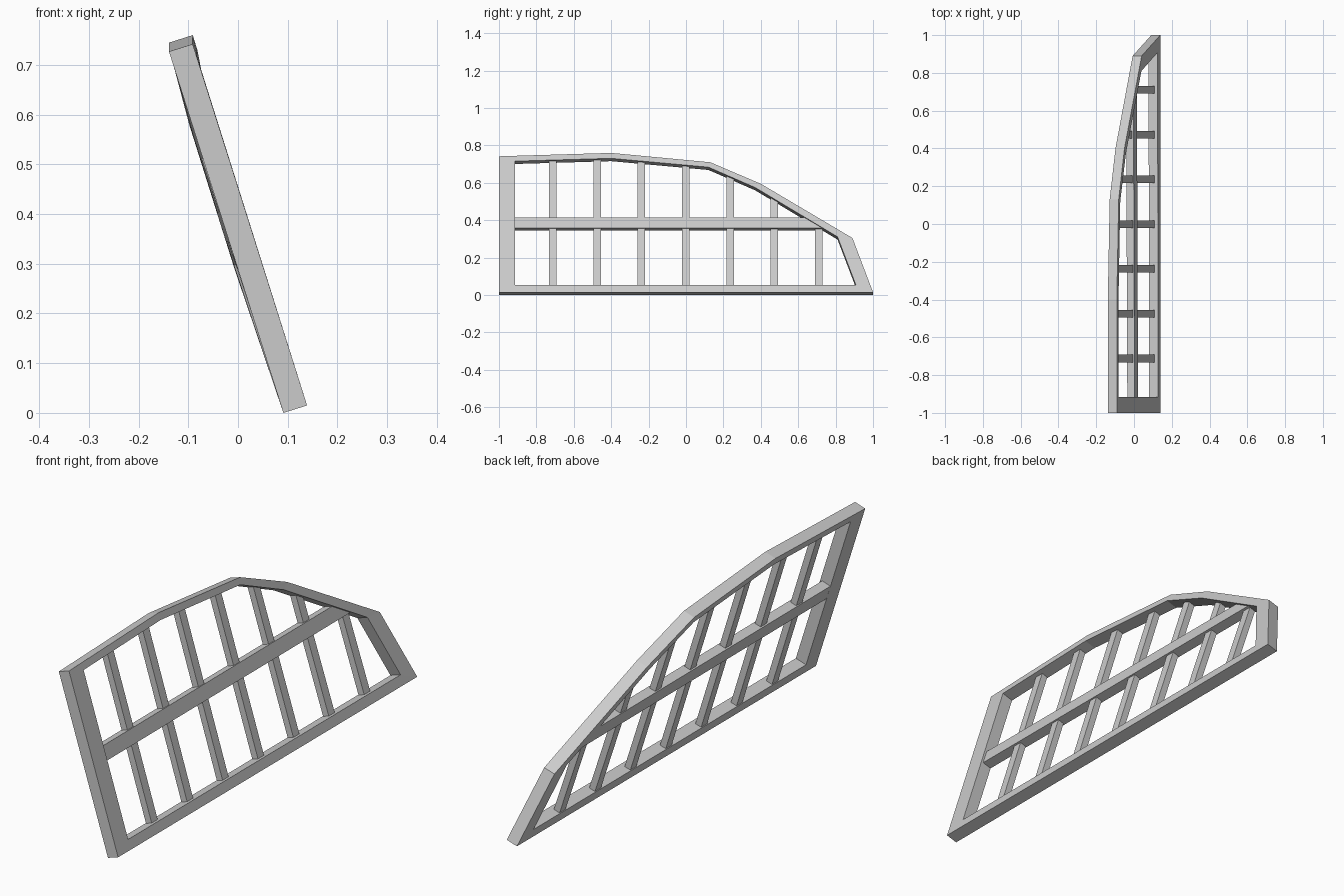
import bpy, bmesh
from mathutils import Vector

if "Cube" in bpy.data.objects:
    bpy.data.objects.remove(bpy.data.objects["Cube"], do_unlink=True)

grey = bpy.data.materials.new("light grey")
grey.use_nodes = True
grey.diffuse_color = (0.6, 0.6, 0.6, 1)
grey.node_tree.nodes["Principled BSDF"].inputs["Base Color"].default_value = (0.6, 0.6, 0.6, 1)

DEPTH = 0.05
NORMAL = Vector((0.953, 0, 0.302))   # direction across the leaning panel
# Outline and opening on the +x face, as (y, z)
OUTER = [(-1, .015), (1, .015), (.89, .305), (.4, .595), (.13, .71), (-.4, .76), (-1, .742)]
INNER = [(-.915, .055), (.908, .055), (.81, .312), (.37, .575), (.12, .684), (-.4, .731), (-.915, .716)]
TOP = OUTER[:0:-1]
BOW = [0, .006, 0, -.006, -.007, 0]   # slight sideways warp along the top edge


def along_top(y, values):
    """Interpolate values given at the points of the top edge."""
    for i in range(len(TOP) - 1):
        a, b = TOP[i][0], TOP[i + 1][0]
        if y <= b:
            return values[i] + (values[i + 1] - values[i]) * (y - a) / (b - a)
    return values[-1]


def top_height(y):
    return along_top(y, [p[1] for p in TOP])


def place(y, z, recess):
    """Point on the leaning panel, set back from its +x face."""
    bow = along_top(y, BOW) * min(1, (z - .015) / max(top_height(y), .1))
    return Vector((.139 - (z - .015) * .3166 + bow, y, z)) - NORMAL * recess


def finish(name, bm):
    bmesh.ops.recalc_face_normals(bm, faces=bm.faces)
    mesh = bpy.data.meshes.new(name)
    bm.to_mesh(mesh)
    bm.free()
    mesh.materials.append(grey)
    bpy.context.collection.objects.link(bpy.data.objects.new(name, mesh))


def slab(name, outline, near, far):
    """Solid bar from a (y, z) outline between two depths."""
    bm = bmesh.new()
    a = [bm.verts.new(place(y, z, near)) for y, z in outline]
    b = [bm.verts.new(place(y, z, far)) for y, z in outline]
    bm.faces.new(a)
    bm.faces.new(b[::-1])
    for i in range(len(a)):
        j = (i + 1) % len(a)
        bm.faces.new((a[i], b[i], b[j], a[j]))
    finish(name, bm)


# Outer frame: a ring with a rectangular section
bm = bmesh.new()
loops = [[bm.verts.new(place(y, z, d)) for y, z in pts]
         for pts, d in ((OUTER, 0), (INNER, 0), (INNER, DEPTH), (OUTER, DEPTH))]
for k in range(4):
    p, q = loops[k], loops[(k + 1) % 4]
    for i in range(len(p)):
        j = (i + 1) % len(p)
        bm.faces.new((p[i], p[j], q[j], q[i]))
finish("outer_frame", bm)

# Horizontal rail, its back end cut to follow the sloping frame
slab("middle_rail", [(-.93, .36), (.745, .36), (.655, .418), (-.93, .418)], .009, .0495)

# Upright bars, their tops cut to follow the frame
for i in range(7):
    y = -.712 + i * .237
    l, r = y - .02, y + .02
    slab(f"upright_bar_{i + 1}",
         [(l, .035), (r, .035), (r, top_height(r) - .015), (l, top_height(l) - .015)], .019, .047)
